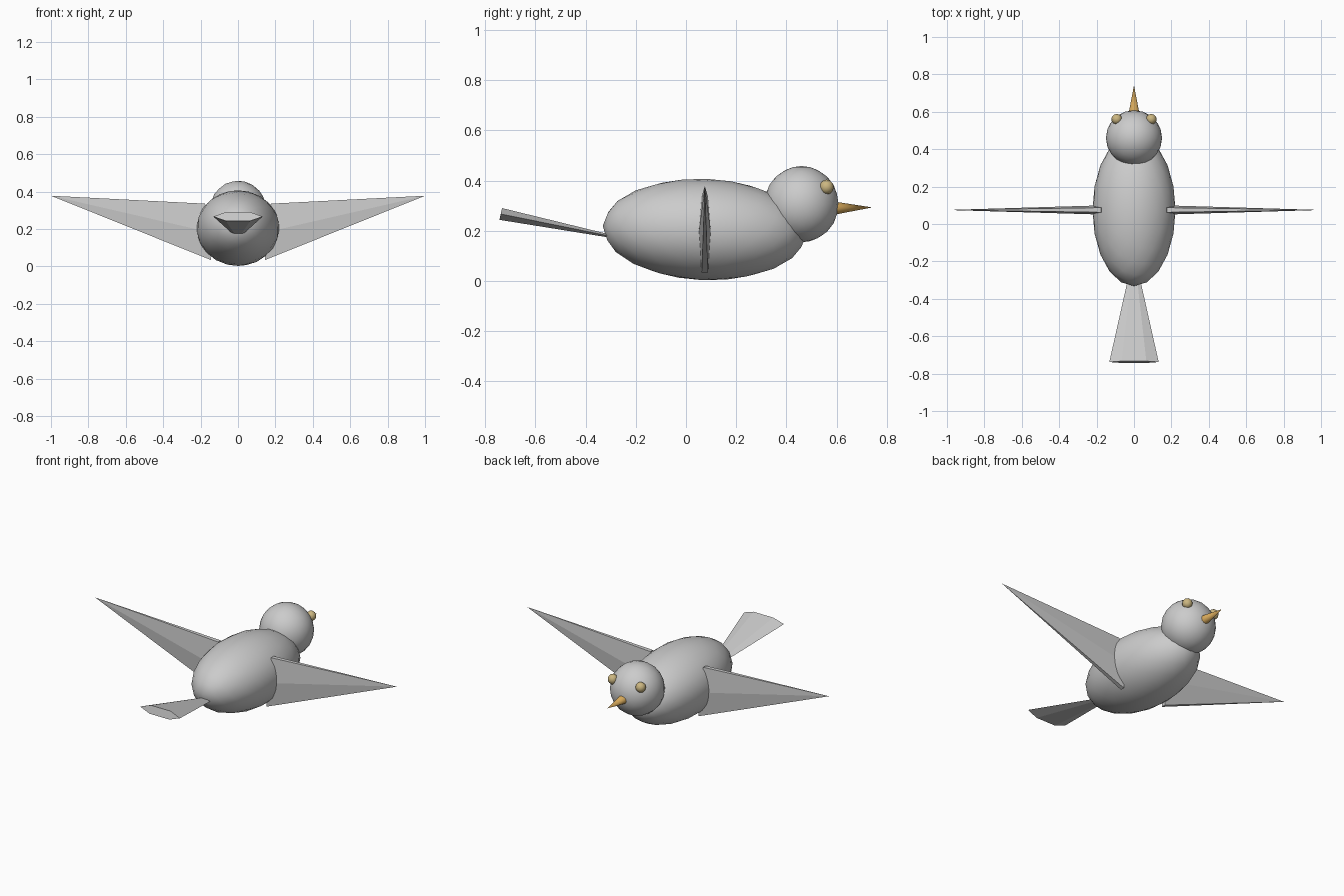
import bpy, bmesh, math
from mathutils import Matrix, Vector

cube = bpy.data.objects.get("Cube")
if cube:
    bpy.data.objects.remove(cube, do_unlink=True)


def material(name, rgb):
    m = bpy.data.materials.new(name)
    m.use_nodes = True
    m.diffuse_color = (*rgb, 1)
    m.node_tree.nodes["Principled BSDF"].inputs["Base Color"].default_value = (*rgb, 1)
    return m


grey = material("feather grey", (0.6, 0.6, 0.6))
tan = material("eye tan", (0.6, 0.47, 0.22))
orange = material("beak orange", (0.65, 0.38, 0.1))


def finish(bm, name, mat, smooth):
    bmesh.ops.recalc_face_normals(bm, faces=bm.faces)
    for f in bm.faces:
        f.smooth = smooth and len(f.verts) < 5
    mesh = bpy.data.meshes.new(name)
    bm.to_mesh(mesh)
    bm.free()
    mesh.materials.append(mat)
    bpy.context.collection.objects.link(bpy.data.objects.new(name, mesh))


def ball(name, centre, radii, mat, detail=3, tilt=0):
    bm = bmesh.new()
    bmesh.ops.create_icosphere(bm, subdivisions=detail, radius=1)
    place = Matrix.Translation(centre) @ Matrix.Rotation(tilt, 4, 'X') @ Matrix.Diagonal((*radii, 1))
    bm.transform(place)
    finish(bm, name, mat, True)


def spike(name, centre, tip, across, up, sides, mat, smooth=False):
    """Pointed solid with a polygonal base spanned by two half-axis vectors."""
    centre, across, up = Vector(centre), Vector(across), Vector(up)
    bm = bmesh.new()
    ring = []
    for i in range(sides):
        a = math.tau * i / sides
        ring.append(bm.verts.new(centre + across * math.cos(a) + up * math.sin(a)))
    point = bm.verts.new(tip)
    bm.faces.new(ring)
    for i in range(sides):
        bm.faces.new((ring[i], ring[(i + 1) % sides], point))
    finish(bm, name, mat, smooth)


# Body and head
ball("body", (0, 0.075, 0.205), (0.222, 0.407, 0.202), grey, tilt=math.radians(-2))
ball("head", (0, 0.46, 0.306), (0.15, 0.148, 0.152), grey)

# Beak
spike("beak", (0, 0.58, 0.29), (0, 0.742, 0.293), (0.031, 0, 0), (0, 0, 0.028), 12, orange, True)

# Eyes and wings, mirrored left and right
for side, s in (("left", 1), ("right", -1)):
    ball(side + "_eye", (s * 0.092, 0.56, 0.374), (0.029, 0.029, 0.03), tan, detail=2)
    spike(side + "_wing", (s * 0.16, 0.075, 0.185), (s, 0.075, 0.378),
          (0, 0.025, 0), (s * 0.018, 0, 0.174), 6, grey)

# Tail fan, narrowing into the body
spike("tail", (0, -0.738, 0.267), (0, -0.15, 0.148), (0.132, 0, 0), (0, 0.006, 0.027), 6, grey)
